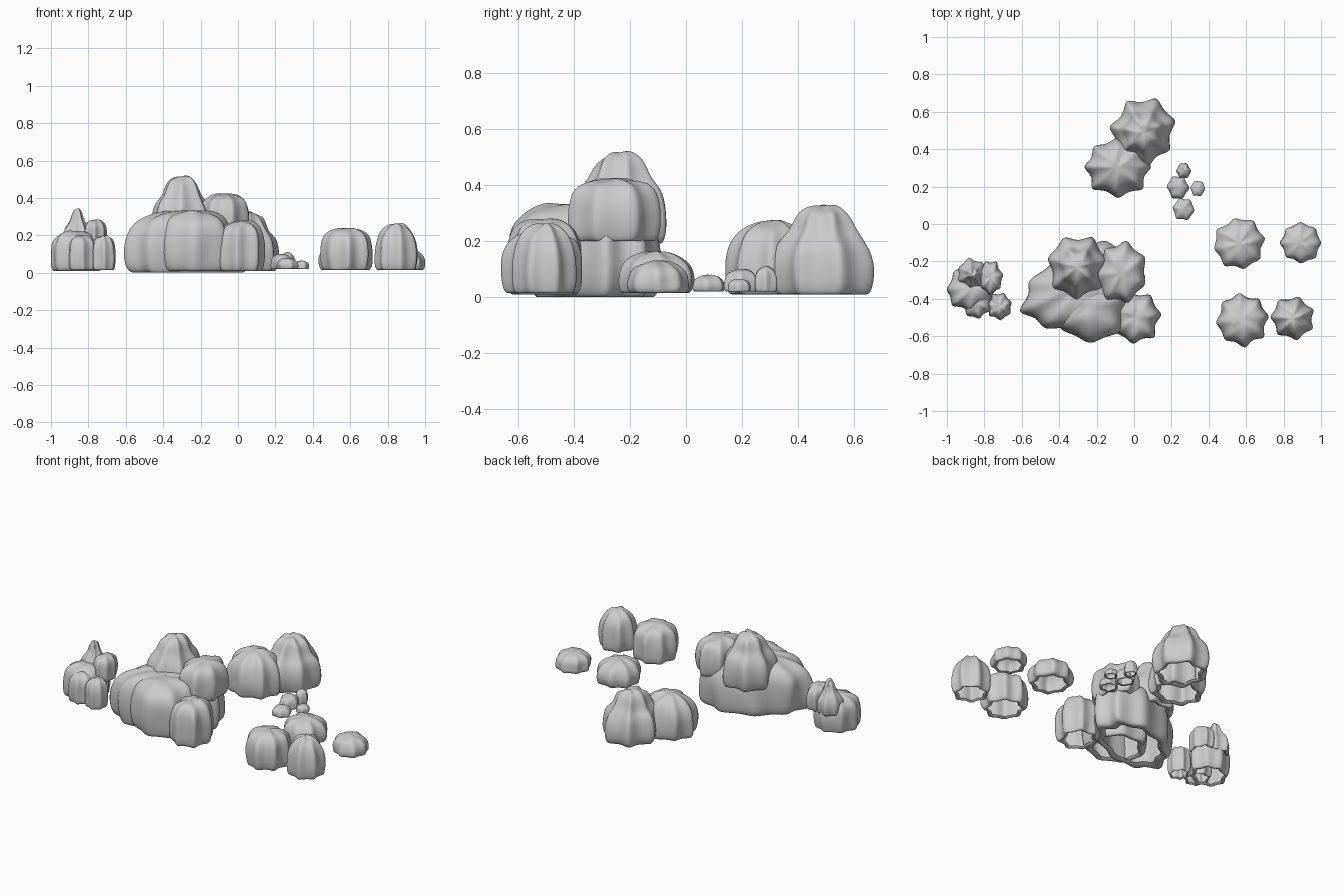
import bpy, math, random

random.seed(11)
if "Cube" in bpy.data.objects:
    bpy.data.objects.remove(bpy.data.objects["Cube"], do_unlink=True)

stone = bpy.data.materials.new("stone_grey")
stone.diffuse_color = (0.6, 0.6, 0.6, 1)
stone.use_nodes = True
stone.node_tree.nodes["Principled BSDF"].inputs["Base Color"].default_value = (0.6, 0.6, 0.6, 1)

# Profiles from the curled open bottom rim to the crown: (radius, height)
BLOCK = [(.7, .06), (.86, 0), (.97, .1), (1, .4), (.98, .68), (.84, .9), (.45, 1)]
DOME = [(.7, .06), (.88, 0), (.98, .12), (1, .35), (.96, .6), (.78, .84), (.4, .98)]
PEAK = [(.7, .06), (.88, 0), (1, .15), (1, .38), (.88, .58), (.64, .72), (.54, .9), (.3, 1)]
SPIRE = [(.7, .06), (.88, 0), (1, .2), (.95, .42), (.7, .58), (.44, .74), (.34, .92), (.18, 1)]


def rock(name, x, y, z, profile=BLOCK, lobes=7, turn=0.0, depth=0.24, stretch=1.0, angle=0.0):
    """Lobed hollow rock, drawn out along an angle, fitted to the given x, y and z ranges."""
    n = lobes * 2
    bumps = [random.uniform(0.6, 1.25) for _ in range(n)]
    ca, sa = math.cos(angle), math.sin(angle)
    verts, faces = [], []
    for r, h in profile:
        for i in range(n):
            a = turn + math.tau * i / n
            side = 1 if i % 2 == 0 else -1
            rad = r * (1 + side * depth * bumps[i] + random.uniform(-.05, .05))
            lift = random.uniform(-.06, .06) if h > .5 else 0
            u, v = stretch * rad * math.cos(a), rad * math.sin(a)
            verts.append((u * ca - v * sa, u * sa + v * ca, h + lift))
    for k in range(len(profile) - 1):
        for i in range(n):
            j = (i + 1) % n
            faces.append((k * n + i, k * n + j, (k + 1) * n + j, (k + 1) * n + i))
    # Crown
    last = (len(profile) - 1) * n
    verts.append((0, 0, 1.02))
    faces += [(last + i, last + (i + 1) % n, len(verts) - 1) for i in range(n)]

    mesh = bpy.data.meshes.new(name)
    mesh.from_pydata(verts, [], faces)
    mesh.materials.append(stone)
    mesh.shade_smooth()
    obj = bpy.data.objects.new(name, mesh)
    bpy.context.collection.objects.link(obj)
    sub = obj.modifiers.new("rounding", "SUBSURF")
    sub.levels = sub.render_levels = 2

    # Fit the rounded shape to its ranges
    bpy.context.view_layer.update()
    shape = obj.evaluated_get(bpy.context.evaluated_depsgraph_get()).to_mesh()
    for axis, (lo, hi) in enumerate((x, y, z)):
        vals = [p.co[axis] for p in shape.vertices]
        s = (hi - lo) / (max(vals) - min(vals))
        obj.scale[axis] = s
        obj.location[axis] = lo - min(vals) * s


# Large outcrop
rock("outcrop_base", (-.61, .06), (-.56, -.09), (0, .335), BLOCK, 9, .2, .16, 1.55, .5)
rock("outcrop_front", (-.43, -.03), (-.635, -.25), (.01, .335), BLOCK, 7, .2, .16)
rock("outcrop_front_right", (-.11, .145), (-.64, -.37), (.01, .28), BLOCK, 7, .1)
rock("outcrop_shoulder", (-.21, .06), (-.42, -.09), (.2, .425), BLOCK, 7, .5)
rock("outcrop_peak", (-.46, -.14), (-.41, -.07), (.19, .52), PEAK, 7, .2)

# Small outcrop
rock("small_outcrop_base", (-1, -.72), (-.47, -.2), (.01, .225), BLOCK, 8, .3, .18, 1.2, .5)
rock("small_outcrop_front", (-.92, -.76), (-.505, -.32), (.015, .2), BLOCK, 7, .4)
rock("small_outcrop_front_right", (-.785, -.655), (-.515, -.37), (.015, .2), BLOCK, 7, .3)
rock("small_outcrop_shoulder", (-.83, -.7), (-.38, -.2), (.13, .285), BLOCK, 7, .2)
rock("small_outcrop_peak", (-.94, -.78), (-.35, -.18), (.13, .345), SPIRE, 7, 0)

# Back pair
rock("back_tall_boulder", (-.13, .22), (.3, .67), (.01, .33), PEAK, 7, .3)
rock("back_round_boulder", (-.265, .09), (.14, .46), (.01, .275), DOME, 8, 0)

# Single boulders on the left side
rock("low_boulder_inner", (.43, .7), (-.24, .03), (.015, .165), DOME, 8, .2, .18)
rock("low_boulder_outer", (.78, 1), (-.21, .01), (.015, .13), DOME, 8, 0, .18)
rock("front_boulder_inner", (.44, .72), (-.66, -.37), (.015, .24), BLOCK, 8, .1, .2)
rock("front_boulder_outer", (.73, .96), (-.62, -.39), (.015, .265), DOME, 7, .4)

# Pebbles: centre x, centre y, radius, height
for i, (px, py, r, top) in enumerate([(.265, .285, .04, .11), (.235, .195, .06, .1),
                                      (.34, .19, .04, .065), (.265, .08, .058, .08)]):
    rock(f"pebble_{i + 1}", (px - r, px + r), (py - r, py + r), (.02, top), DOME, 6, i, .2)
